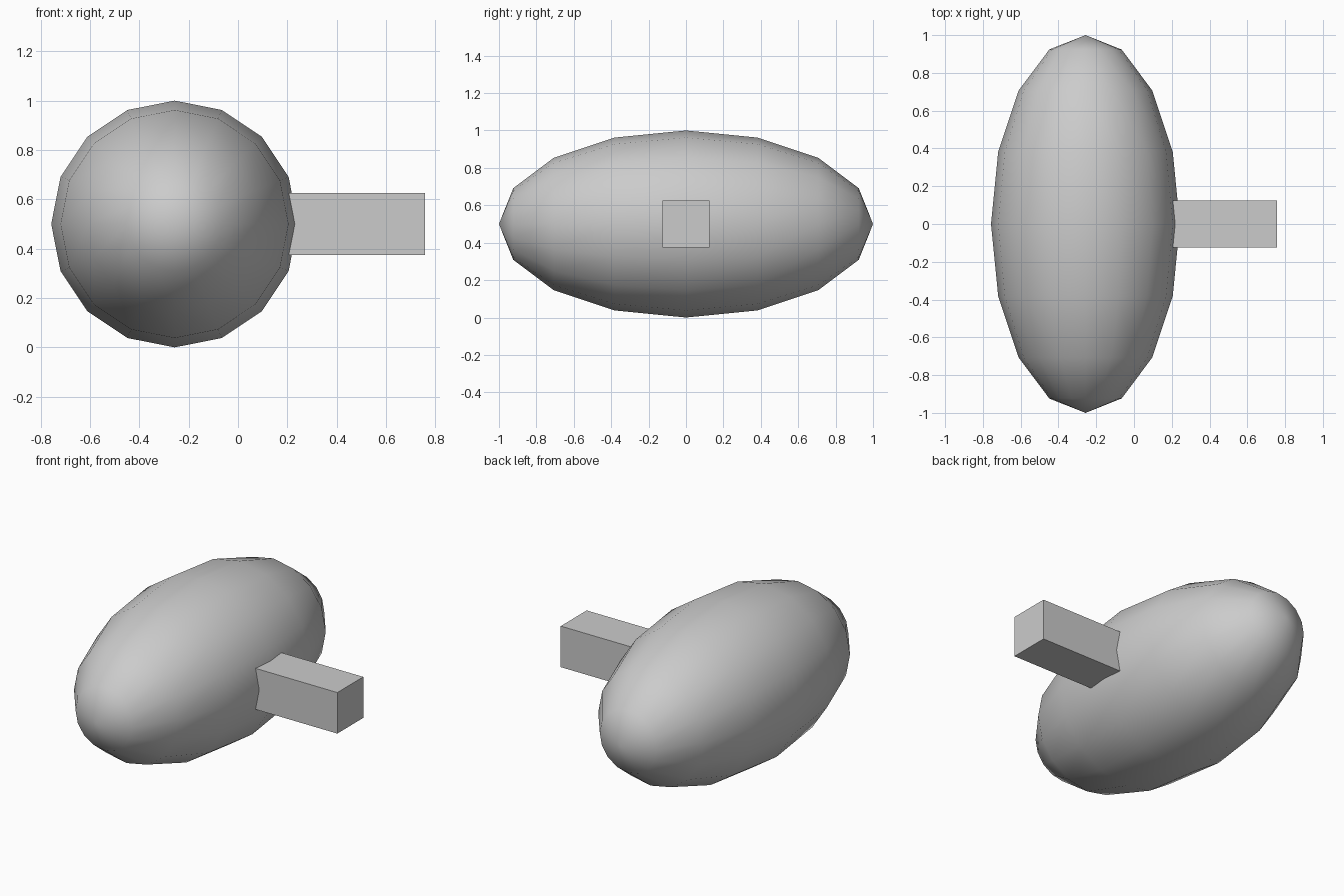
import bpy
from math import pi

if "Cube" in bpy.data.objects:
    bpy.data.objects.remove(bpy.data.objects["Cube"])

# Body: smooth 16 x 8 sphere, poles along y, stretched to an ellipsoid
bpy.ops.mesh.primitive_uv_sphere_add(segments=16, ring_count=8, radius=0.5,
                                     location=(-0.257, 0, 0.5), rotation=(pi / 2, 0, 0))
body = bpy.context.object
body.name = "ellipsoid_body"
body.scale = (1, 1, 2)
bpy.ops.object.transform_apply(location=False, rotation=True, scale=True)
bpy.ops.object.shade_smooth()

# Handle: square bar rooted just inside the body's right side
x0, x1 = 0.16, 0.757
bpy.ops.mesh.primitive_cube_add(size=1, location=((x0 + x1) / 2, 0, 0.5))
bar = bpy.context.object
bar.name = "side_bar"
bar.scale = (x1 - x0, 0.25, 0.25)
bpy.ops.object.transform_apply(location=False, rotation=False, scale=True)
